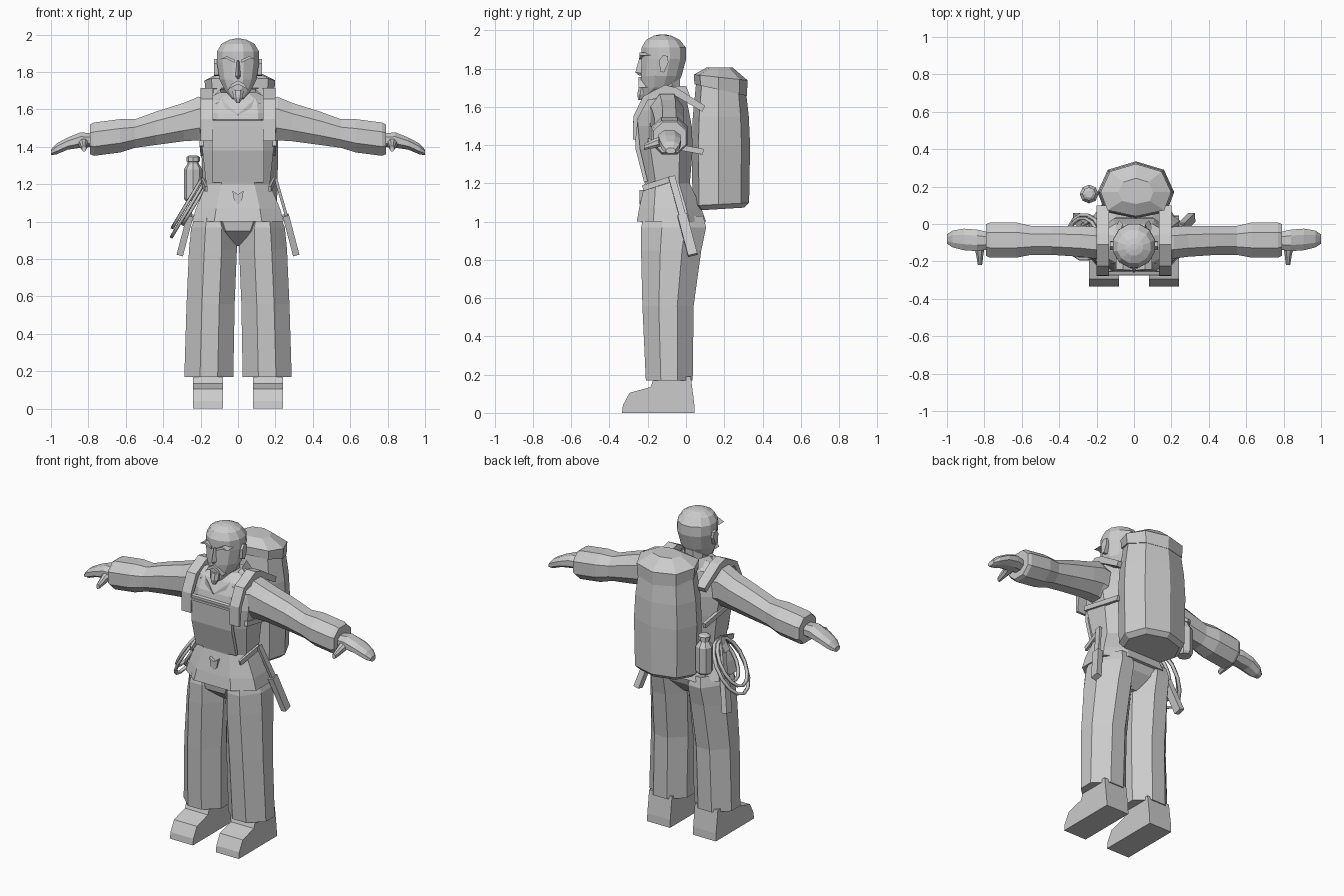
import bpy, bmesh, math
from mathutils import Vector

grey = bpy.data.materials.new("plain_grey")
grey.diffuse_color = (0.6, 0.6, 0.6, 1)


def finish(name, bm):
    bmesh.ops.recalc_face_normals(bm, faces=bm.faces)
    me = bpy.data.meshes.new(name)
    bm.to_mesh(me)
    bm.free()
    me.materials.append(grey)
    ob = bpy.data.objects.new(name, me)
    bpy.context.collection.objects.link(ob)
    return ob


def loft(name, rings, sx=1):
    """Skin equal-length rings of points and cap both ends."""
    bm = bmesh.new()
    vs = [[bm.verts.new((p[0] * sx, p[1], p[2])) for p in r] for r in rings]
    n = len(rings[0])
    for a, b in zip(vs, vs[1:]):
        for i in range(n):
            bm.faces.new((a[i], a[(i + 1) % n], b[(i + 1) % n], b[i]))
    bm.faces.new(vs[0])
    bm.faces.new(vs[-1])
    return finish(name, bm)


def octagon(u0, u1, v0, v1, c=0.28):
    """Chamfered rectangle in 2D."""
    a, b = (u1 - u0) * c, (v1 - v0) * c
    return [(u0 + a, v0), (u1 - a, v0), (u1, v0 + b), (u1, v1 - b),
            (u1 - a, v1), (u0 + a, v1), (u0, v1 - b), (u0, v0 + b)]


def stack(name, rows, sx=1, c=0.28):
    """Rows of (z, x0, x1, y0, y1) lofted upward."""
    return loft(name, [[(x, y, r[0]) for x, y in octagon(*r[1:], c)] for r in rows], sx)


def limb(name, rows, sx=1, c=0.28):
    """Rows of (x, z0, z1, y0, y1) lofted sideways."""
    return loft(name, [[(r[0], y, z) for z, y in octagon(*r[1:], c)] for r in rows], sx)


def prism(name, profile, x0, x1, sx=1):
    """Side profile (y, z) extruded across x."""
    return loft(name, [[(x, y, z) for y, z in profile] for x in (x0, x1)], sx)


def plate(name, outline, y0, y1, sx=1):
    """Front outline (x, z) extruded in depth."""
    return loft(name, [[(x, y, z) for x, z in outline] for y in (y0, y1)], sx)


def bar(name, p, q, w, t, sx=1, side=(0, 1, 0)):
    """Straight strap from p to q, w along side, t across it."""
    p, q = Vector(p), Vector(q)
    d = (q - p).normalized()
    s = Vector(side)
    s = (s - d * s.dot(d)).normalized() * w / 2
    n = d.cross(s).normalized() * t / 2
    return loft(name, [[o + s + n, o - s + n, o - s - n, o + s - n] for o in (p, q)], sx)


# --- torso: jacket skirt, waist, chest and shoulders
stack("jacket", [
    (1.00, -0.245, 0.245, -0.257, 0.105), (1.07, -0.225, 0.225, -0.245, 0.08),
    (1.20, -0.17, 0.17, -0.215, 0.02), (1.38, -0.19, 0.19, -0.255, 0.035),
    (1.50, -0.205, 0.205, -0.258, 0.03), (1.58, -0.205, 0.205, -0.24, 0.015),
    (1.65, -0.19, 0.19, -0.205, 0.0), (1.69, -0.10, 0.10, -0.17, -0.03)], c=0.24)
stack("pelvis", [(0.87, -0.04, 0.04, -0.13, 0.0), (0.95, -0.15, 0.15, -0.225, 0.07),
                 (1.02, -0.2, 0.2, -0.235, 0.09)])
# bib panel, pocket edge and front buckle
prism("bib", [(-0.22, 1.21), (-0.264, 1.38), (-0.27, 1.54), (-0.255, 1.545),
              (-0.24, 1.38), (-0.2, 1.21)], -0.14, 0.14)
prism("pocket_edge", [(-0.276, 1.512), (-0.276, 1.525), (-0.25, 1.525), (-0.25, 1.512)], -0.145, 0.145)
plate("buckle", [(-0.03, 1.165), (0, 1.145), (0.03, 1.165), (0.02, 1.11), (0, 1.09), (-0.02, 1.11)],
      -0.243, -0.215)
# neck and open collar
stack("neck", [(1.56, -0.08, 0.08, -0.2, -0.03), (1.66, -0.065, 0.065, -0.17, -0.035),
               (1.76, -0.062, 0.062, -0.18, -0.03)])
for s in (-1, 1):
    loft("collar", [[(0.0, -0.25, 1.575), (0.0, -0.235, 1.555), (0.0, -0.22, 1.57)],
                    [(0.085, -0.205, 1.65), (0.12, -0.21, 1.63), (0.1, -0.18, 1.64)],
                    [(0.095, -0.1, 1.71), (0.135, -0.1, 1.67), (0.1, -0.08, 1.67)],
                    [(0.06, 0.0, 1.71), (0.08, 0.02, 1.66), (0.06, -0.02, 1.66)]], s)

    # --- trousers and shoes
    stack("trouser_leg", [
        (0.17, 0.025, 0.287, -0.21, 0.035), (0.56, 0.018, 0.275, -0.228, 0.04),
        (0.85, 0.006, 0.262, -0.235, 0.08), (0.97, 0.01, 0.25, -0.235, 0.105),
        (1.03, 0.04, 0.225, -0.22, 0.09)], s, 0.32)
    prism("shoe", [(-0.335, 0), (0.045, 0), (0.043, 0.05), (0.025, 0.19), (-0.165, 0.19),
                   (-0.185, 0.135), (-0.295, 0.105), (-0.33, 0.04)], 0.08, 0.24, s)

    # --- sleeves, hands and thumbs
    limb("sleeve", [
        (0.14, 1.42, 1.66, -0.19, -0.02), (0.21, 1.435, 1.668, -0.185, -0.015),
        (0.29, 1.43, 1.635, -0.175, -0.01), (0.44, 1.41, 1.588, -0.165, -0.01),
        (0.55, 1.395, 1.548, -0.165, -0.01), (0.63, 1.37, 1.548, -0.18, 0.008),
        (0.77, 1.352, 1.53, -0.18, 0.008), (0.79, 1.36, 1.52, -0.17, 0.0)], s)
    limb("hand", [
        (0.77, 1.40, 1.47, -0.135, -0.045), (0.84, 1.395, 1.478, -0.145, -0.03),
        (0.91, 1.385, 1.45, -0.14, -0.025), (0.97, 1.36, 1.418, -0.125, -0.035),
        (1.0, 1.355, 1.385, -0.105, -0.055)], s)
    loft("thumb", [[(x, y, z) for x, z in octagon(a, b, c, d)] for y, a, b, c, d in
                   ((-0.11, 0.795, 0.86, 1.40, 1.455), (-0.16, 0.805, 0.845, 1.385, 1.435),
                    (-0.22, 0.812, 0.835, 1.375, 1.405))], s)

    # --- shoulder straps wrapping over to the pack
    prism("shoulder_strap", [
        (-0.262, 1.43), (-0.278, 1.43), (-0.275, 1.55), (-0.225, 1.655), (-0.11, 1.715),
        (-0.05, 1.70), (0.1, 1.605), (0.085, 1.575), (-0.06, 1.66), (-0.2, 1.635), (-0.25, 1.54)],
        0.135, 0.2, s)
    bar("lower_pack_strap", (0.195, -0.2, 1.42), (0.19, 0.09, 1.365), 0.03, 0.02, s, (0, 0, 1))

    # --- hip straps and sheaths
    bar("hip_strap_front", (0.17, -0.225, 1.175), (0.195, -0.07, 1.225), 0.03, 0.014, s, (0, 0, 1))
    bar("hip_strap_side", (0.2, -0.075, 1.235), (0.262, -0.015, 1.02), 0.035, 0.016, s)
    bar("sheath", (0.255, -0.02, 1.035), (0.31, 0.035, 0.825), 0.05, 0.035, s)

# --- head: stacked twelve-sided rings (z, half width, front, back)
rings = []
for z, w, f, b in ((1.655, 0.03, -0.235, -0.17), (1.70, 0.072, -0.238, -0.05),
                   (1.76, 0.102, -0.24, -0.02), (1.85, 0.117, -0.236, 0.005),
                   (1.91, 0.116, -0.236, 0.003), (1.95, 0.092, -0.212, -0.03),
                   (1.972, 0.05, -0.17, -0.075), (1.978, 0.02, -0.14, -0.105)):
    rings.append([(w * math.cos(t), (f + b) / 2 + (b - f) / 2 * math.sin(t), z)
                  for t in (math.tau * (i + 0.5) / 12 for i in range(12))])
loft("head", rings)
# nose, goatee, moustache, brows and ears
loft("nose", [[(-0.012, -0.22, 1.865), (0.012, -0.22, 1.865), (0, -0.243, 1.86)],
              [(-0.022, -0.22, 1.775), (0.022, -0.22, 1.775), (0, -0.265, 1.78)],
              [(-0.012, -0.22, 1.762), (0.012, -0.22, 1.762), (0, -0.245, 1.764)]])
stack("goatee", [(1.635, -0.01, 0.01, -0.25, -0.232), (1.665, -0.026, 0.026, -0.255, -0.2),
                 (1.705, -0.03, 0.03, -0.247, -0.2)])
for s in (-1, 1):
    plate("moustache", [(0, 1.755), (0.035, 1.735), (0.058, 1.70), (0.04, 1.715), (0, 1.735)],
          -0.248, -0.2, s)
    plate("eyebrow", [(0.018, 1.865), (0.06, 1.885), (0.095, 1.868), (0.06, 1.87), (0.018, 1.85)],
          -0.243, -0.17, s)
    prism("ear", [(-0.14, 1.845), (-0.12, 1.87), (-0.095, 1.865), (-0.092, 1.83),
                  (-0.115, 1.78), (-0.135, 1.785)], 0.1, 0.128, s)

# --- backpack: eight-sided body and peaked lid
plan = [(0, 0.03), (0.165, 0.065), (0.205, 0.17), (0.15, 0.29),
        (0, 0.335), (-0.15, 0.29), (-0.205, 0.17), (-0.165, 0.065)]


def pack_ring(z, k, tilt=0.0):
    return [(0.01 + x * k, 0.17 + (y - 0.17) * k, z + (y - 0.17) * tilt) for x, y in plan]


loft("backpack", [pack_ring(1.065, 0.82, 0.05), pack_ring(1.09, 0.97, 0.05), pack_ring(1.40, 1.0),
                  pack_ring(1.55, 0.96), pack_ring(1.72, 0.84)])
loft("backpack_lid", [pack_ring(1.69, 0.9, -0.2), pack_ring(1.755, 0.92, -0.1),
                      pack_ring(1.805, 0.45)])


# --- bottle hanging beside the pack
def disc(z, r):
    return [(-0.24 + r * math.cos(i * math.tau / 8), 0.16 + r * math.sin(i * math.tau / 8), z)
            for i in range(8)]


loft("bottle", [disc(z, r) for z, r in ((1.11, 0.04), (1.125, 0.05), (1.28, 0.05), (1.31, 0.03),
                                        (1.32, 0.03), (1.322, 0.036), (1.345, 0.036), (1.355, 0.02))])

# --- coiled rope on the right hip
for k, (size, shift) in enumerate(((1.0, 0.0), (0.85, 0.018), (0.7, -0.015))):
    cu = bpy.data.curves.new("rope_path", 'CURVE')
    cu.dimensions = '3D'
    cu.bevel_depth = 0.011
    cu.bevel_resolution = 0
    sp = cu.splines.new('POLY')
    sp.points.add(13)
    sp.use_cyclic_u = True
    for i, p in enumerate(sp.points):
        t = math.tau * i / 14
        u, v = math.cos(t) * size + (1 - size) * 0.7, math.sin(t) * size
        p.co = (-0.265 + 0.09 * u - shift, -0.07 + 0.12 * v, 1.07 + 0.15 * u + shift * 0.6, 1)
    ob = bpy.data.objects.new("rope_loop", cu)
    bpy.context.collection.objects.link(ob)
    me = bpy.data.meshes.new_from_object(ob.evaluated_get(bpy.context.evaluated_depsgraph_get()))
    bpy.data.objects.remove(ob)
    me.materials.clear()
    me.materials.append(grey)
    bpy.context.collection.objects.link(bpy.data.objects.new("rope_loop", me))
bar("rope_wrap", (-0.18, -0.07, 1.23), (-0.23, -0.07, 1.15), 0.05, 0.03)
